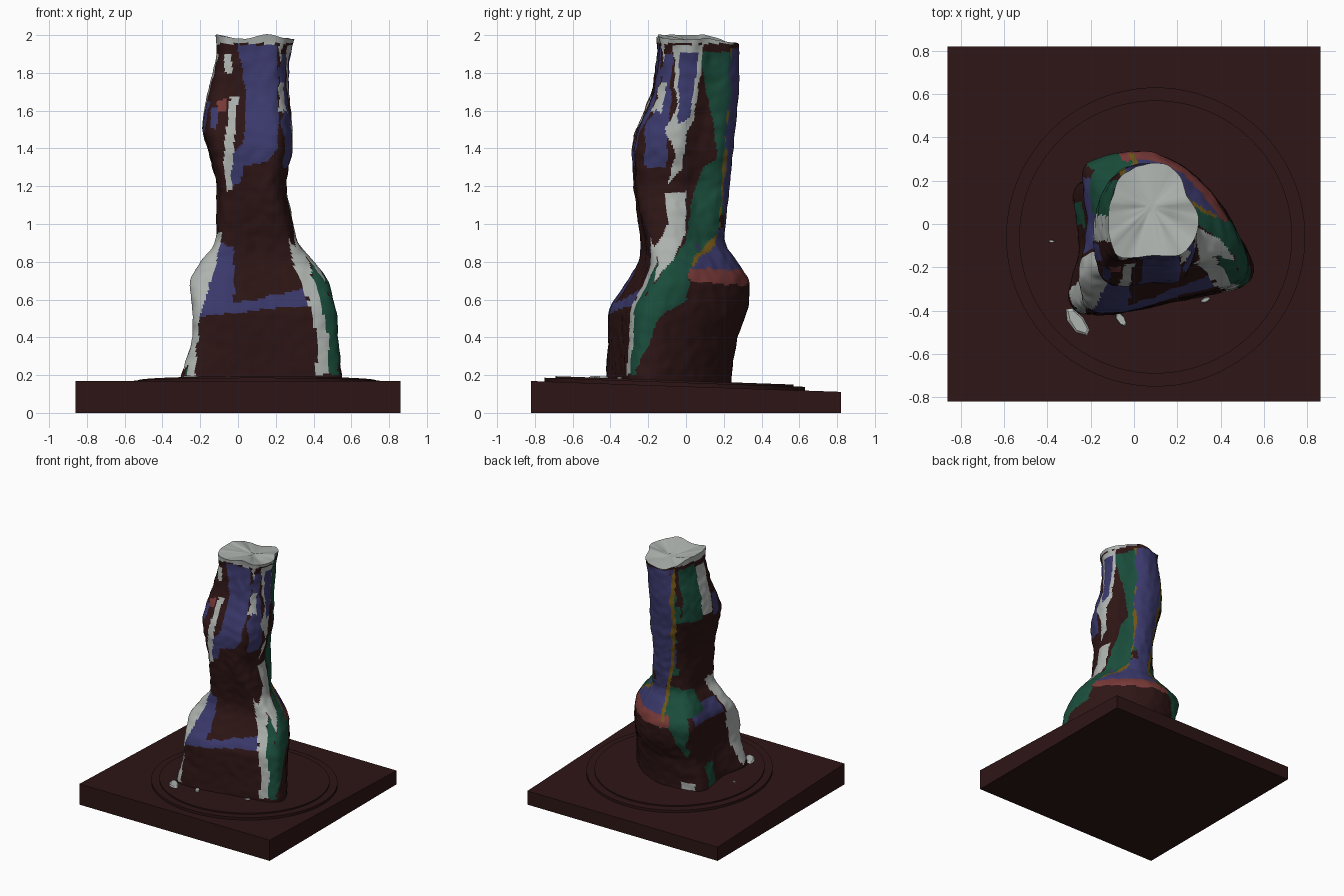
import bpy, bmesh, math, random
from mathutils import Vector, noise

random.seed(4)
if "Cube" in bpy.data.objects:
    bpy.data.objects.remove(bpy.data.objects["Cube"])

# Palette
COLOURS = {
    "dark_maroon": (.027, .0075, .0075),
    "chalk_white": (.42, .45, .43),
    "dusk_blue": (.043, .041, .15),
    "deep_green": (.01, .073, .043),
    "ochre": (.16, .09, .008),
    "brick_pink": (.19, .042, .04),
}
MAROON, WHITE, BLUE, GREEN, OCHRE, PINK = range(len(COLOURS))
materials = []
for name, rgb in COLOURS.items():
    mat = bpy.data.materials.new(name)
    mat.use_nodes = True
    bsdf = mat.node_tree.nodes["Principled BSDF"]
    bsdf.inputs["Base Color"].default_value = (*rgb, 1)
    bsdf.inputs["Roughness"].default_value = .9
    mat.diffuse_color = (*rgb, 1)
    materials.append(mat)


def make_object(name, bm, mats, smooth=True):
    bmesh.ops.recalc_face_normals(bm, faces=bm.faces)
    mesh = bpy.data.meshes.new(name)
    bm.to_mesh(mesh)
    bm.free()
    for mat in mats:
        mesh.materials.append(mat)
    obj = bpy.data.objects.new(name, mesh)
    bpy.context.collection.objects.link(obj)
    if smooth:
        bpy.ops.object.select_all(action="DESELECT")
        obj.select_set(True)
        bpy.context.view_layer.objects.active = obj
        bpy.ops.object.shade_smooth_by_angle(angle=math.radians(40))
    return obj


# Plinth: the top leans slightly towards the back
def plinth_top(y):
    return .14 - .035 * y


bm = bmesh.new()
bmesh.ops.create_cube(bm, size=1)
for v in bm.verts:
    x, y = v.co.x * 1.72, v.co.y * 1.64
    v.co = (x, y, plinth_top(y) if v.co.z > 0 else 0)
make_object("square_plinth", bm, [materials[MAROON]], False)

# Raised round step, two shallow tiers
for name, radius, rise in (("round_step", .69, .02), ("inner_step", .63, .03)):
    bm = bmesh.new()
    bmesh.ops.create_cone(bm, cap_ends=True, segments=96, radius1=radius,
                          radius2=radius, depth=1)
    for v in bm.verts:
        v.co.x += .1
        v.co.y -= .06
        v.co.z = plinth_top(v.co.y) + (rise if v.co.z > 0 else -.02)
    make_object(name, bm, [materials[MAROON]])

# Body outlines (broad foot, narrow torso), counterclockwise from back left
FOOT = [(-.26, .25), (-.24, -.05), (-.28, -.35), (-.12, -.41), (.2, -.34), (.5, -.26),
        (.55, -.14), (.47, .04), (.36, .18), (.24, .28), (.07, .35), (-.13, .33)]
TORSO = [(-.09, .19), (-.13, .05), (-.12, -.1), (-.07, -.17), (.08, -.16), (.22, -.15),
         (.28, -.06), (.29, .04), (.24, .13), (.2, .23), (.12, .28), (0, .27)]
# Height, then left, right, front and back limits
LEVELS = [(.1, -.3, .55, -.42, .24), (.2, -.3, .55, -.42, .24), (.4, -.24, .53, -.41, .27),
          (.55, -.24, .52, -.41, .33), (.7, -.26, .48, -.31, .34), (.8, -.2, .41, -.25, .27),
          (.9, -.12, .32, -.24, .2), (1.2, -.11, .25, -.28, .23), (1.4, -.16, .29, -.29, .25),
          (1.5, -.19, .29, -.27, .26), (1.6, -.18, .28, -.22, .27), (1.7, -.16, .27, -.18, .28),
          (1.85, -.12, .27, -.16, .28), (1.92, -.11, .28, -.15, .28), (1.97, -.12, .3, -.16, .28)]
AROUND, RINGS = 168, 170


def smoothstep(a, b, v):
    t = min(1, max(0, (v - a) / (b - a)))
    return t * t * (3 - 2 * t)


def resample(points):
    """Closed smooth curve through the points, stretched to a unit box."""
    out, n = [], len(points)
    pts = [Vector(p) for p in points]
    for i in range(AROUND):
        s = i * n / AROUND
        k, t = int(s), s % 1
        a, b, c, d = (pts[(k + j) % n] for j in (-1, 0, 1, 2))
        out.append(b + .5 * t * (c - a + t * (2*a - 5*b + 4*c - d + t * (3*(b - c) + d - a))))
    lo = [min(p[i] for p in out) for i in (0, 1)]
    hi = [max(p[i] for p in out) for i in (0, 1)]
    return [Vector([(p[i] - lo[i]) / (hi[i] - lo[i]) for i in (0, 1)]) for p in out]


def limits_at(z):
    z = min(LEVELS[-1][0], max(LEVELS[0][0], z))
    for a, b in zip(LEVELS, LEVELS[1:]):
        if z <= b[0]:
            t = (z - a[0]) / (b[0] - a[0])
            return Vector([p + (q - p) * t for p, q in zip(a[1:], b[1:])])


# Painted patches for each side: colour and outline (across, height)
def box(a, b, lo, hi):
    return [(a, lo), (b, lo), (b, hi), (a, hi)]


FRONT = [
    (BLUE, [(0, 1.95), (.21, 1.95), (.21, 1.4), (.16, 1.33), (.02, 1.3), (.02, 1.22),
            (-.05, 1.2), (-.04, 1.35), (.04, 1.45), (.04, 1.7)]),
    (WHITE, [(.21, 1.95), (.3, 1.95), (.26, 1.57), (.21, 1.6), (.25, 1.75)]),
    (WHITE, [(-.07, 1.18), (-.04, 1.18), (0, 1.67), (-.04, 1.67), (-.07, 1.5)]),
    (WHITE, box(-.07, -.03, 1.8, 1.9)), (PINK, box(-.11, -.06, 1.6, 1.66)),
    (BLUE, box(-.16, -.11, 1.5, 1.62)),
    (BLUE, [(-.1, .9), (-.02, .88), (-.02, .58), (.34, .65), (.37, .57), (0, .53),
            (-.2, .5), (-.16, .7)]),
    (WHITE, [(-.3, .2), (-.23, .2), (-.2, .5), (-.14, .7), (-.08, .95), (-.2, .95), (-.3, .7)]),
    (GREEN, box(-.32, -.27, .1, .38)),
    (GREEN, [(.48, .2), (.6, .2), (.6, .6), (.35, .9), (.43, .6)]),
    (WHITE, [(.41, .2), (.48, .2), (.48, .4), (.43, .62), (.37, .8), (.3, 1), (.25, 1.03),
             (.29, .8), (.37, .6), (.42, .4)]),
]
RIGHT = [
    (GREEN, [(.07, 1.91), (.3, 1.91), (.3, .9), (.2, .9), (.03, .78), (0, .6), (-.15, .5),
             (-.18, .4), (-.27, .23), (-.26, .5), (-.2, .65), (0, .9), (.03, 1.15), (.1, 1.3),
             (.17, 1.35), (.15, 1.5)]),
    (BLUE, [(.18, .93), (.36, .7), (.02, .77)]),
    (PINK, [(.02, .77), (.15, .76), (.36, .73), (.36, .67), (.02, .7)]),
    (OCHRE, [(.22, 1.6), (.24, 1.6), (.24, 1.2), (.2, .92), (.03, .78), (.03, .81), (.17, .95)]),
    (BLUE, [(-.22, 1.3), (-.1, 1.3), (-.07, 1.9), (-.15, 1.9), (-.14, 1.7), (-.22, 1.5)]),
    (WHITE, [(-.14, 1.75), (-.1, 1.75), (-.13, 1.58), (-.18, 1.62)]),
    (WHITE, [(-.07, 1.95), (.1, 1.95), (.04, 1.55), (0, 1.47), (-.02, 1.3), (-.1, 1.2),
             (-.09, 1.24), (-.05, 1.35), (-.11, 1.5), (-.05, 1.6)]),
    (BLUE, [(-.04, 1.91), (.07, 1.91), (.02, 1.57), (-.04, 1.52)]),
    (BLUE, box(-.45, -.3, .54, .62)),
    (WHITE, [(-.31, .2), (-.27, .3), (-.25, .55), (-.21, .65), (-.06, .82), (0, .95), (0, 1.17),
             (-.11, 1.17), (-.1, 1), (-.16, .88), (-.28, .72), (-.36, .5)]),
]
BACK = [
    (GREEN, box(-.2, .35, 1.05, 1.92)),
    (BLUE, [(.2, 1.93), (-.05, 1.93), (-.05, 1.2), (.03, .97), (.12, .97), (.2, 1.2)]),
    (MAROON, box(-.2, -.06, 1, 1.5)),
    (BLUE, [(.45, .75), (0, .75), (.04, .98), (.2, .98)]),
    (GREEN, [(.02, .96), (-.25, .92), (-.25, .76), (0, .75)]),
    (PINK, box(-.1, .45, .68, .76)),
    (GREEN, [(-.05, .76), (-.17, .45), (-.25, .42), (-.22, .78)]),
    (OCHRE, [(-.04, 1.93), (-.06, 1.93), (-.07, 1.5), (-.02, 1.1), (.01, .9), (-.02, .72),
             (.01, .72), (.04, .92), (0, 1.1), (-.04, 1.5)]),
    (OCHRE, box(.18, .2, 1, 1.93)), (WHITE, box(-.22, -.12, .1, .22)),
]
LEFT = [
    (GREEN, box(.04, .2, 1.5, 1.93)), (WHITE, box(-.08, .04, 1.52, 1.9)),
    (BLUE, box(-.17, -.09, 1.48, 1.65)),
    (BLUE, [(.22, .7), (-.16, .68), (-.1, .82), (.2, .82)]),
    (GREEN, box(.05, .3, .76, .92)), (GREEN, box(0, .1, .1, .33)),
    (WHITE, [(-.4, .25), (-.3, .2), (-.16, .7), (-.08, .95), (-.25, .95), (-.4, .7)]),
]
SIDES = [(Vector((0, -1, 0)), 0, FRONT), (Vector((1, 0, 0)), 1, RIGHT),
         (Vector((0, 1, 0)), 0, BACK), (Vector((-1, 0, 0)), 1, LEFT)]


def inside(x, z, poly):
    hit = False
    for (ax, az), (bx, bz) in zip(poly, poly[1:] + poly[:1]):
        if (az > z) != (bz > z) and x < ax + (bx - ax) * (z - az) / (bz - az):
            hit = not hit
    return hit


def paint(face):
    p = face.calc_center_median()
    if p.z > 1.955 or face.normal.z > .9:
        return WHITE
    _, axis, patches = max(SIDES, key=lambda side: face.normal.dot(side[0]))
    p = p + noise.noise_vector(p * 14) * .012
    colour = MAROON
    for shade, poly in patches:
        if inside(p[axis], p.z, poly):
            colour = shade
    return colour


# Body: loft from foot to torso, closed with an uneven cap
foot, torso = resample(FOOT), resample(TORSO)
bm = bmesh.new()
rings = []
low, high = LEVELS[0][0], LEVELS[-1][0]
for r in range(RINGS + 1):
    z = low + (high - low) * r / RINGS
    x0, x1, y0, y1 = sum((limits_at(z + d) for d in (-.025, 0, .025)), Vector((0, 0, 0, 0))) / 3
    blend, near_top = smoothstep(.65, 1.15, z), smoothstep(1.85, high, z)
    ring = []
    for a, b in zip(foot, torso):
        u = a.lerp(b, blend)
        p = Vector((x0 + (x1 - x0) * u.x, y0 + (y1 - y0) * u.y, z))
        p.z += near_top * (.02 - .25 * max(0, p.y - .1) + .012 * math.sin(p.x * 22 - 2))
        p += noise.noise_vector(p * 18) * .006
        ring.append(bm.verts.new(p))
    rings.append(ring)
centre = Vector((.08, .08, 1.955))
for t in (.3, .6, .85):
    ring = [bm.verts.new(v.co.lerp(centre, t) + Vector((0, 0, .012 * noise.noise(v.co * 9))))
            for v in rings[RINGS]]
    rings.append(ring)
for lower, upper in zip(rings, rings[1:]):
    for i in range(AROUND):
        j = (i + 1) % AROUND
        bm.faces.new((lower[i], lower[j], upper[j], upper[i]))
bm.faces.new(rings[-1])
bm.faces.new(rings[0][::-1])
bmesh.ops.recalc_face_normals(bm, faces=bm.faces)
bm.normal_update()
for face in bm.faces:
    face.material_index = paint(face)
make_object("painted_body", bm, materials)

# Pale chips lying on the plinth
for i, (x, y, length, turn) in enumerate([(-.26, -.45, .08, -.9), (-.06, -.44, .04, -1),
                                          (.33, -.35, .025, .4), (-.38, -.08, .015, 0)]):
    bm = bmesh.new()
    bmesh.ops.create_cone(bm, cap_ends=True, segments=7, radius1=1, radius2=.8, depth=1)
    for v in bm.verts:
        wide, deep = v.co.x * length, v.co.y * length * .45 * random.uniform(.8, 1.2)
        px = x + wide * math.cos(turn) - deep * math.sin(turn)
        py = y + wide * math.sin(turn) + deep * math.cos(turn)
        v.co = (px, py, plinth_top(py) + (.038 if v.co.z > 0 else .029))
    make_object("plaster_chip_%d" % (i + 1), bm, [materials[WHITE]], False)
